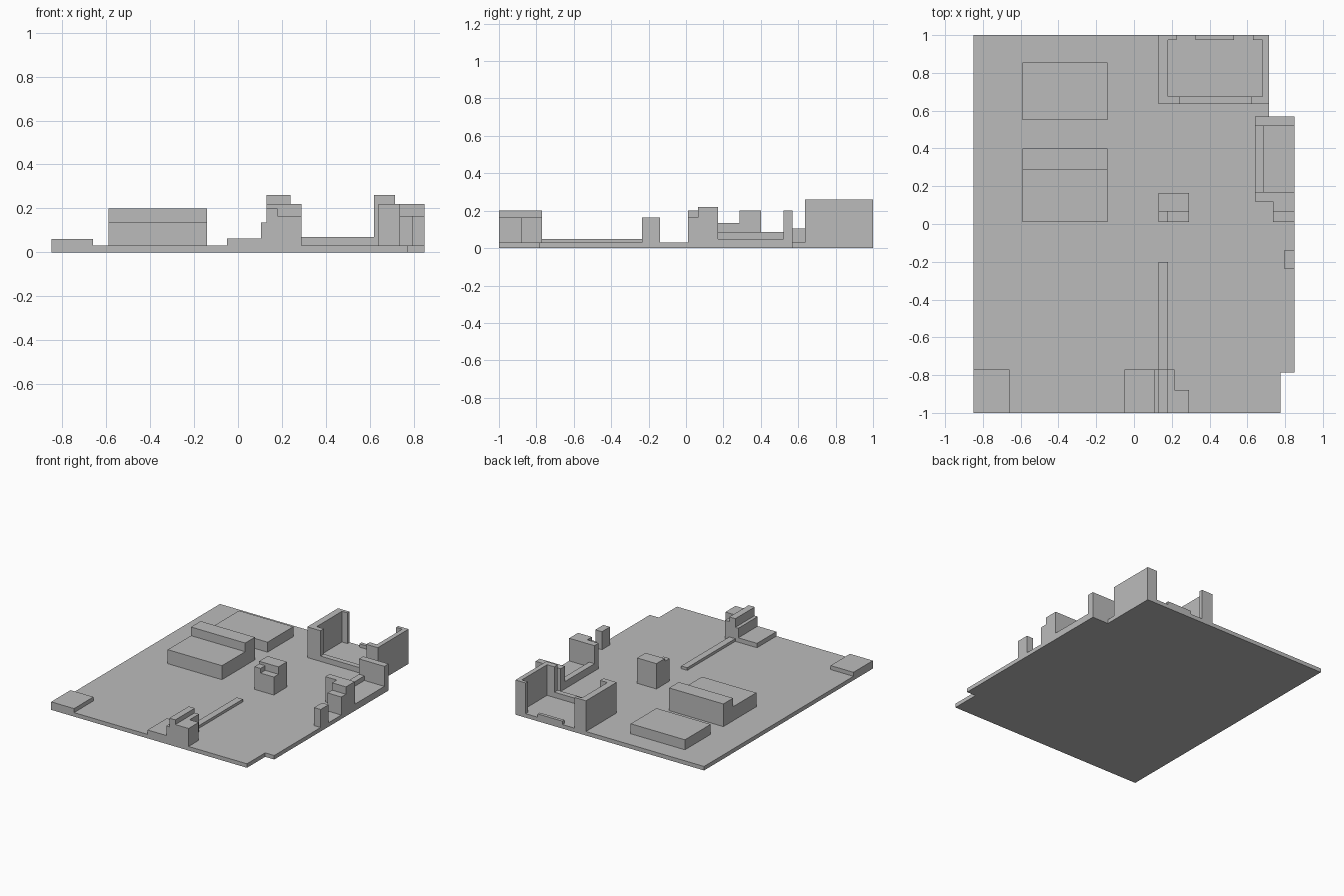
import bpy, bmesh

cube = bpy.data.objects.get("Cube")
if cube:
    bpy.data.objects.remove(cube, do_unlink=True)

GREY = (0.5, 0.5, 0.5, 1)
mat = bpy.data.materials.new("plain grey")
mat.use_nodes = True
mat.diffuse_color = GREY
mat.node_tree.nodes["Principled BSDF"].inputs["Base Color"].default_value = GREY

FLOOR = 0.03  # top of the ground slab


def finish(name, bm):
    bmesh.ops.recalc_face_normals(bm, faces=bm.faces)
    mesh = bpy.data.meshes.new(name)
    bm.to_mesh(mesh)
    bm.free()
    mesh.materials.append(mat)
    obj = bpy.data.objects.new(name, mesh)
    bpy.context.collection.objects.link(obj)
    return obj


def prism(bm, outline, low, high):
    """Raise a flat outline from one height to another."""
    face = bm.faces.new([bm.verts.new((x, y, low)) for x, y in outline])
    raised = bmesh.ops.extrude_face_region(bm, geom=[face])["geom"]
    for v in raised:
        if isinstance(v, bmesh.types.BMVert):
            v.co.z = high


def blocks(name, *boxes):
    """One part made of blocks on the slab: x range, y range, top height."""
    bm = bmesh.new()
    for x0, x1, y0, y1, top in boxes:
        prism(bm, [(x0, y0), (x1, y0), (x1, y1), (x0, y1)], FLOOR, top)
    return finish(name, bm)


# Ground slab with notched corners
bm = bmesh.new()
prism(bm, [(-.85, -1), (.775, -1), (.775, -.785), (.85, -.785),
           (.85, .57), (.715, .57), (.715, 1), (-.85, 1)], 0, FLOOR)
finish("ground_slab", bm)

# Low corner block and the two main blocks
blocks("corner_block", (-.85, -.66, -1, -.77, .06))
blocks("stepped_block", (-.59, -.14, .01, .285, .135), (-.59, -.14, .285, .40, .20))
blocks("low_block", (-.59, -.14, .55, .855, .105))

# Small tower with a notched front
blocks("small_tower", (.13, .18, .01, .065, .20),
       (.18, .29, .01, .065, .165), (.13, .29, .065, .165, .22))

# Stepped entrance at the front edge, with a low wall running inward
blocks("front_entrance", (-.05, .105, -1, -.77, .063), (.105, .13, -1, -.77, .135),
       (.13, .18, -1, -.77, .20), (.18, .215, -1, -.77, .165),
       (.215, .29, -1, -.88, .165))
blocks("low_wall", (.13, .18, -.77, -.20, .05))

# Side post
blocks("side_post", (.795, .85, -.235, -.14, .165))

# Side bay: steps, raised floor, low inner wall and end wall
blocks("side_bay_steps", (.735, .85, .01, .065, .165),
       (.735, .85, .065, .17, .22), (.64, .735, .12, .17, .22))
blocks("side_bay_floor", (.685, .85, .17, .52, .05))
blocks("side_bay_inner_wall", (.64, .685, .17, .52, .085))
blocks("side_bay_end_wall", (.64, .85, .52, .57, .20))

# Rear enclosure: tall side walls, low front sill, narrow returns and rear lip
TALL = .26
blocks("enclosure_walls", (.13, .18, .675, 1, TALL), (.68, .715, .675, 1, TALL),
       (.13, .24, .635, .675, TALL), (.62, .715, .635, .675, TALL))
blocks("enclosure_returns", (.18, .225, .975, 1, TALL), (.63, .68, .975, 1, TALL))
blocks("enclosure_sill", (.24, .62, .635, .675, .07))
blocks("enclosure_lip", (.325, .53, .975, 1, .055))
